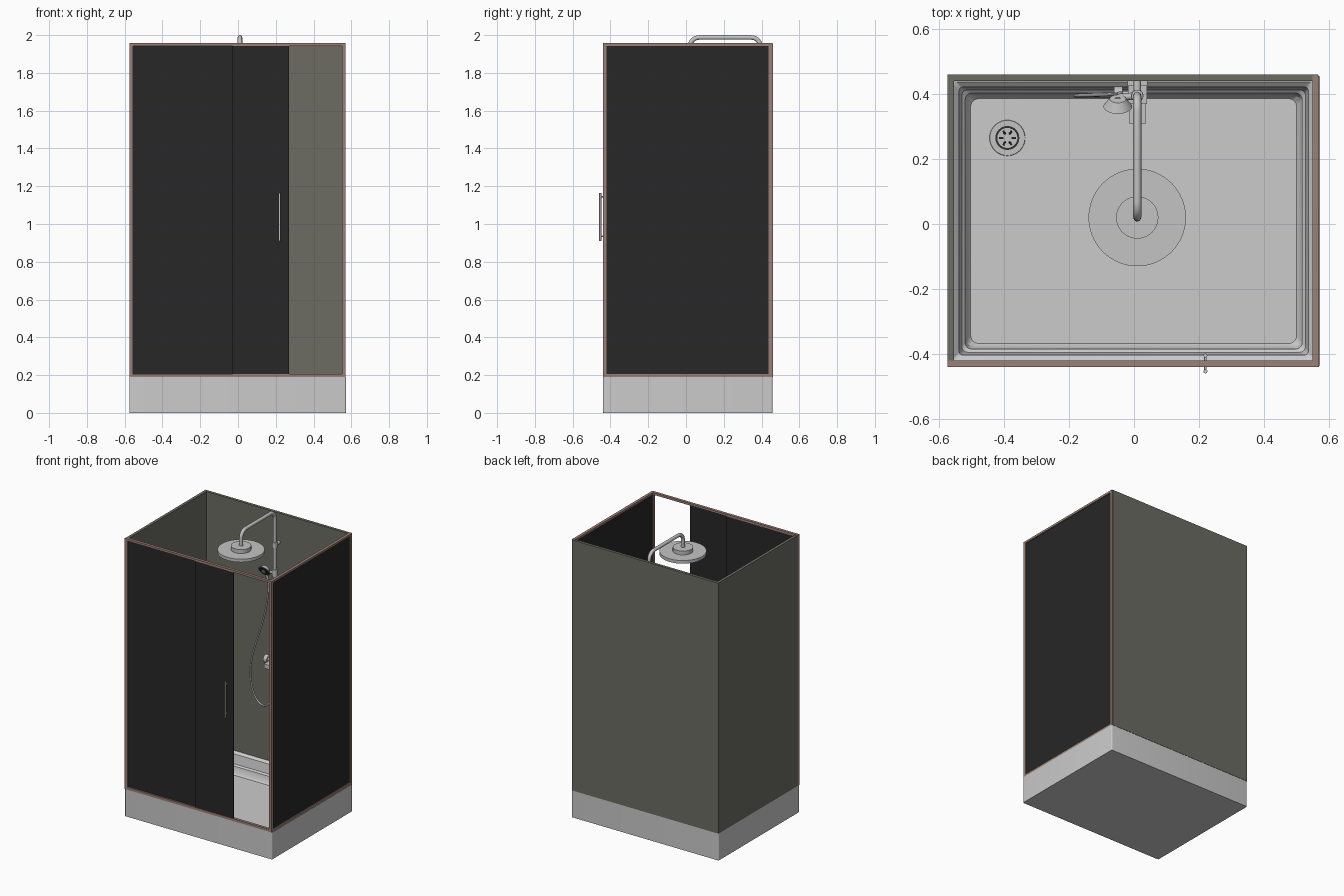
import bpy, bmesh, math
from mathutils import Vector

cube = bpy.data.objects.get("Cube")
if cube:
    bpy.data.objects.remove(cube, do_unlink=True)


def material(name, rgb):
    m = bpy.data.materials.new(name)
    m.use_nodes = True
    m.diffuse_color = (*rgb, 1)
    m.node_tree.nodes["Principled BSDF"].inputs["Base Color"].default_value = (*rgb, 1)
    return m


WHITE = material("tray white", (0.6, 0.6, 0.6))
CHROME = material("chrome grey", (0.55, 0.55, 0.55))
GLASS = material("dark glass", (0.02, 0.02, 0.02))
BRONZE = material("bronze frame", (0.33, 0.22, 0.18))
OLIVE = material("olive wall", (0.15, 0.15, 0.125))
BLACK = material("nozzle black", (0.03, 0.03, 0.03))


def add_mesh(name, bm, mat, smooth=False):
    bmesh.ops.recalc_face_normals(bm, faces=bm.faces)
    me = bpy.data.meshes.new(name)
    bm.to_mesh(me)
    bm.free()
    me.materials.append(mat)
    ob = bpy.data.objects.new(name, me)
    bpy.context.collection.objects.link(ob)
    if smooth:
        bpy.ops.object.select_all(action="DESELECT")
        ob.select_set(True)
        bpy.context.view_layer.objects.active = ob
        bpy.ops.object.shade_smooth_by_angle(angle=math.radians(35))
    return ob


def box(name, x, y, z, mat):
    """Box from (low, high) ranges on each axis."""
    bm = bmesh.new()
    bmesh.ops.create_cube(bm, size=1)
    for v in bm.verts:
        v.co = [(r[0] + r[1]) / 2 + c * (r[1] - r[0]) for r, c in zip((x, y, z), v.co)]
    return add_mesh(name, bm, mat)


def rod(name, a, b, r, mat=CHROME, r2=None, sides=24):
    """Round rod or cone from point a to point b."""
    a, b = Vector(a), Vector(b)
    bm = bmesh.new()
    bmesh.ops.create_cone(bm, cap_ends=True, segments=sides, radius1=r,
                          radius2=r if r2 is None else r2, depth=(b - a).length)
    turn = (b - a).to_track_quat("Z", "Y")
    for v in bm.verts:
        v.co = turn @ v.co + (a + b) / 2
    return add_mesh(name, bm, mat, True)


def tube(name, points, r, kind="POLY"):
    cu = bpy.data.curves.new(name, "CURVE")
    cu.dimensions = "3D"
    cu.bevel_depth = r
    cu.bevel_resolution = 3
    cu.use_fill_caps = True
    cu.materials.append(CHROME)
    s = cu.splines.new(kind)
    s.points.add(len(points) - 1)
    for p, co in zip(s.points, points):
        p.co = (*co, 1)
    if kind == "NURBS":
        s.order_u = 4
        s.use_endpoint_u = True
    ob = bpy.data.objects.new(name, cu)
    bpy.context.collection.objects.link(ob)
    return ob


# Shower tray: rounded rectangles stacked into a basin
X0, X1, Y0, Y1 = -0.575, 0.573, -0.44, 0.458
RIM, TOP, FLOOR = 0.19, 1.957, 0.045


def tray_ring(bm, inset, z, r):
    verts = []
    corners = [(X1, Y1, -1, -1), (X0, Y1, 1, -1), (X0, Y0, 1, 1), (X1, Y0, -1, 1)]
    for k, (cx, cy, sx, sy) in enumerate(corners):
        for i in range(7):
            a = math.pi / 2 * (k + i / 6)
            verts.append(bm.verts.new((cx + sx * (inset + r) + r * math.cos(a),
                                       cy + sy * (inset + r) + r * math.sin(a), z)))
    return verts


bm = bmesh.new()
profile = [(0, 0, 0.008), (0, RIM, 0.008), (0.02, RIM, 0.008), (0.036, 0.175, 0.012),
           (0.045, 0.11, 0.018), (0.055, 0.10, 0.02), (0.06, 0.06, 0.025), (0.072, FLOOR, 0.025)]
rings = [tray_ring(bm, *p) for p in profile]
for lo, hi in zip(rings, rings[1:]):
    for i in range(len(lo)):
        j = (i + 1) % len(lo)
        bm.faces.new((lo[i], lo[j], hi[j], hi[i]))
bm.faces.new(rings[0])
bm.faces.new(rings[-1])
add_mesh("shower_tray", bm, WHITE, True)

# Drain: flange, dark well and a cross grate
DX, DY = -0.39, 0.265
rod("drain_flange", (DX, DY, FLOOR - 0.01), (DX, DY, FLOOR + 0.004), 0.058, r2=0.054, sides=40)
rod("drain_well", (DX, DY, FLOOR), (DX, DY, FLOOR + 0.006), 0.037, BLACK)
rod("drain_cap", (DX, DY, FLOOR), (DX, DY, FLOOR + 0.008), 0.031)
for i in range(6):
    a = math.pi / 3 * i
    c, s = math.cos(a), math.sin(a)
    rod("drain_slot", (DX + 0.012 * c, DY + 0.012 * s, FLOOR + 0.006),
        (DX + 0.026 * c, DY + 0.026 * s, FLOOR + 0.006), 0.004, BLACK, sides=8)

# Solid walls at the back and one side
box("back_wall", (X0, 0.566), (0.44, 0.46), (RIM, TOP - 0.002), OLIVE)
box("side_wall", (X0, -0.555), (-0.42, 0.44), (RIM, TOP - 0.002), OLIVE)

# Bronze frames round the front and the glazed side
W = 0.02
for name, z in (("bottom", (RIM, RIM + 0.017)), ("top", (TOP - 0.015, TOP))):
    box("front_rail_" + name, (X0 + W, 0.55), (Y0, Y0 + W), z, BRONZE)
    box("side_rail_" + name, (0.55, 0.57), (Y0 + W, 0.438), z, BRONZE)
box("front_post_right", (X0, X0 + W), (Y0, Y0 + W), (RIM, TOP), BRONZE)
box("corner_post", (0.55, 0.57), (Y0, Y0 + W), (RIM, TOP), BRONZE)
box("back_post", (0.55, 0.57), (0.438, 0.457), (RIM, TOP), BRONZE)

# Dark glass: fixed panel, sliding door and side panel
GZ = (RIM + 0.015, TOP - 0.013)
box("fixed_glass", (X0 + W, -0.02), (-0.428, -0.421), GZ, GLASS)
box("door_glass", (-0.03, 0.27), (-0.436, -0.429), GZ, GLASS)
box("side_glass", (0.556, 0.564), (Y0 + W, 0.438), GZ, GLASS)

# Door handle: a bar on each face, joined by two pins
HX = 0.22
for name, y in (("outer", -0.454), ("inner", -0.405)):
    rod("handle_bar_" + name, (HX, y, 0.91), (HX, y, 1.165), 0.006, sides=16)
for z in (0.935, 1.145):
    rod("handle_pin", (HX, -0.454, z), (HX, -0.405, z), 0.004, sides=12)

# Riser pipe with overhead arm
PX, PY, AY, R, PR = 0.01, 0.395, 0.02, 0.05, 0.0125
ZC = 2 - PR - R
path = [(PX, PY, 0.92)]
for yc, start in ((PY - R, 0), (AY + R, math.pi / 2)):
    for i in range(9):
        a = start + math.pi / 2 * i / 8
        path.append((PX, yc + R * math.cos(a), ZC + R * math.sin(a)))
path.append((PX, AY, 1.88))
tube("riser_arm", path, PR)

# Rain head: wide disc with a smaller hub
rod("rain_head", (PX, AY, 1.838), (PX, AY, 1.86), 0.15, sides=64)
rod("rain_hub", (PX, AY, 1.86), (PX, AY, 1.887), 0.065, sides=48)
rod("rain_nozzles", (PX, AY, 1.835), (PX, AY, 1.839), 0.135, sides=64)

# Wall bracket and sliding holder
rod("wall_bracket", (PX, PY, 1.75), (PX, 0.442, 1.75), 0.012)
rod("bracket_collar", (PX, PY, 1.73), (PX, PY, 1.77), 0.018)
rod("holder_collar", (PX, PY, 1.53), (PX, PY, 1.58), 0.019)
rod("holder_arm", (PX, PY, 1.555), (-0.045, 0.39, 1.545), 0.011)

# Hand shower: handle, tilted head and dark nozzle face
HS = Vector((-0.05, 0.37, 1.565))
AIM = Vector((0, -0.85, -0.5)).normalized()
rod("hand_handle", (-0.042, 0.4, 1.46), HS - AIM * 0.01, 0.009, r2=0.012)
rod("hand_head", HS - AIM * 0.018, HS + AIM * 0.01, 0.025, r2=0.044, sides=32)
rod("hand_face", HS + AIM * 0.01, HS + AIM * 0.014, 0.036, BLACK, sides=32)
rod("hand_face_centre", HS + AIM * 0.013, HS + AIM * 0.017, 0.014)

# Hose hanging in a loop from hand shower to mixer
tube("hose", [(-0.042, 0.4, 1.46), (-0.045, 0.4, 1.3), (-0.13, 0.397, 1.05), (-0.2, 0.395, 0.82),
              (-0.15, 0.395, 0.6), (-0.03, 0.395, 0.57), (0.01, 0.395, 0.72), (0.01, 0.395, 0.9)],
     0.006, "NURBS")

# Mixer: wall plate, body, spout and knob
box("mixer_plate", (-0.02, 0.042), (0.425, 0.441), (0.87, 0.99), CHROME)
box("mixer_body", (-0.018, 0.04), (0.37, 0.426), (0.89, 0.97), CHROME)
box("mixer_spout", (-0.015, 0.037), (0.31, 0.371), (0.905, 0.935), CHROME)
rod("mixer_knob_stem", (-0.017, 0.395, 0.93), (-0.04, 0.395, 0.93), 0.014)
rod("mixer_knob", (-0.035, 0.395, 0.93), (-0.062, 0.395, 0.93), 0.028)
